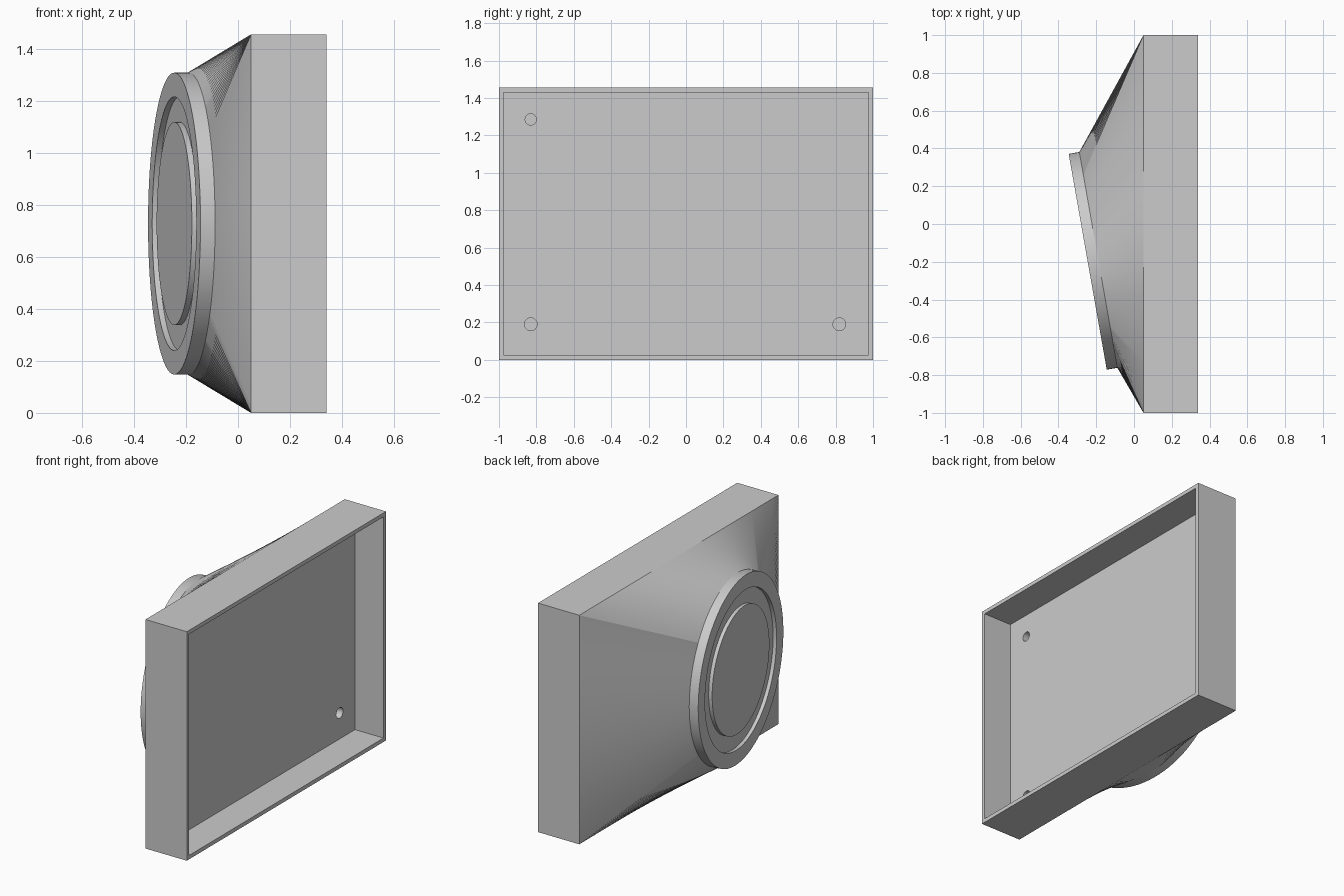
import bpy, bmesh, math
from mathutils import Vector

cube = bpy.data.objects.get("Cube")
if cube:
    bpy.data.objects.remove(cube, do_unlink=True)

grey = bpy.data.materials.new("plain grey")
grey.use_nodes = True
grey.diffuse_color = (0.6, 0.6, 0.6, 1)
grey.node_tree.nodes["Principled BSDF"].inputs["Base Color"].default_value = (0.6, 0.6, 0.6, 1)

HALF_W, HALF_H = 1.0, 0.7275      # half width (y) and half height (z)
X_BACK, X_FRONT = 0.34, 0.05      # open rim and start of the taper
WALL, FLOOR_X = 0.025, 0.14
TILT = math.radians(10)
OUT = Vector((-math.cos(TILT), -math.sin(TILT), 0))    # flange axis
SIDE = Vector((-math.sin(TILT), math.cos(TILT), 0))
FACE = Vector((-0.245, -0.2, HALF_H))                  # flange face centre
RADIUS, THICK = 0.58, 0.057
CORNER = math.pi / 2 * HALF_H / (HALF_W + HALF_H)      # angle matched to a box corner

# Perimeter samples: (angle on the circle, y and z fractions on the rectangle)
samples = []
N_SHORT, N_LONG = 20, 26
for turn in range(2):
    s, base = (1, 0) if turn == 0 else (-1, math.pi)
    for i in range(-N_SHORT, N_SHORT):
        t = i / N_SHORT
        samples.append((base + t * CORNER, s, s * t))
    for i in range(-N_LONG, N_LONG):
        t = i / N_LONG
        samples.append((base + math.pi / 2 + t * (math.pi / 2 - CORNER), -s * t, s))


def rect(x, inset=0):
    return [Vector((x, fy * (HALF_W - inset), HALF_H + fz * (HALF_H - inset)))
            for _, fy, fz in samples]


def circle(radius, depth):
    """Circle on the tilted axis, depth measured inwards from the face."""
    centre = FACE - OUT * depth
    return [centre + SIDE * radius * math.cos(a) + Vector((0, 0, radius * math.sin(a)))
            for a, _, _ in samples]


def loft(name, loops, cap_start=True):
    """Skin a chain of matching loops and cap its ends."""
    bm = bmesh.new()
    rings = [[bm.verts.new(p) for p in loop] for loop in loops]
    n = len(samples)
    for a, b in zip(rings, rings[1:]):
        for i in range(n):
            j = (i + 1) % n
            bm.faces.new((a[i], a[j], b[j], b[i]))
    if cap_start:
        bm.faces.new(rings[0][::-1])
    bm.faces.new(rings[-1])
    if cap_start:
        bmesh.ops.recalc_face_normals(bm, faces=bm.faces)
    else:
        # orient the open shell by its front cap
        bmesh.ops.recalc_face_normals(bm, faces=bm.faces)
        bm.faces.ensure_lookup_table()
        if bm.faces[-1].normal.dot(OUT) < 0:
            bmesh.ops.reverse_faces(bm, faces=bm.faces)
    mesh = bpy.data.meshes.new(name)
    bm.to_mesh(mesh)
    bm.free()
    mesh.materials.append(grey)
    obj = bpy.data.objects.new(name, mesh)
    bpy.context.collection.objects.link(obj)
    return obj


def activate(obj):
    bpy.ops.object.select_all(action='DESELECT')
    obj.select_set(True)
    bpy.context.view_layer.objects.active = obj


# Hollow box tapering into the round flange
housing = loft("housing", [
    rect(FLOOR_X, WALL), rect(X_BACK, WALL), rect(X_BACK), rect(X_FRONT),
    circle(RADIUS, THICK)])

# Flange with a ring groove around a flush central disc
GROOVE = 0.022
flange = loft("round_flange", [
    circle(RADIUS, THICK), circle(RADIUS, 0), circle(0.4875, 0),
    circle(0.4875, GROOVE), circle(0.39, GROOVE), circle(0.39, 0)], cap_start=False)

# Three blind screw holes in the cavity floor
HOLE_DEPTH = 0.06
for y, z, r in ((-0.83, 1.285, 0.03), (-0.83, 0.19, 0.034), (0.82, 0.19, 0.034)):
    bpy.ops.mesh.primitive_cylinder_add(
        vertices=32, radius=r, depth=2 * HOLE_DEPTH,
        location=(FLOOR_X, y, z), rotation=(0, math.pi / 2, 0))
    cutter = bpy.context.object
    cutter.name = "hole_cutter"
    cutter.hide_render = True
    cutter.data.materials.append(grey)
    activate(housing)
    mod = housing.modifiers.new("screw_hole", 'BOOLEAN')
    mod.operation = 'DIFFERENCE'
    mod.solver = 'EXACT'
    mod.object = cutter
    bpy.ops.object.modifier_apply(modifier=mod.name)
    bpy.data.objects.remove(cutter, do_unlink=True)

for obj in (housing, flange):
    activate(obj)
    bpy.ops.object.shade_smooth_by_angle(angle=math.radians(25))
